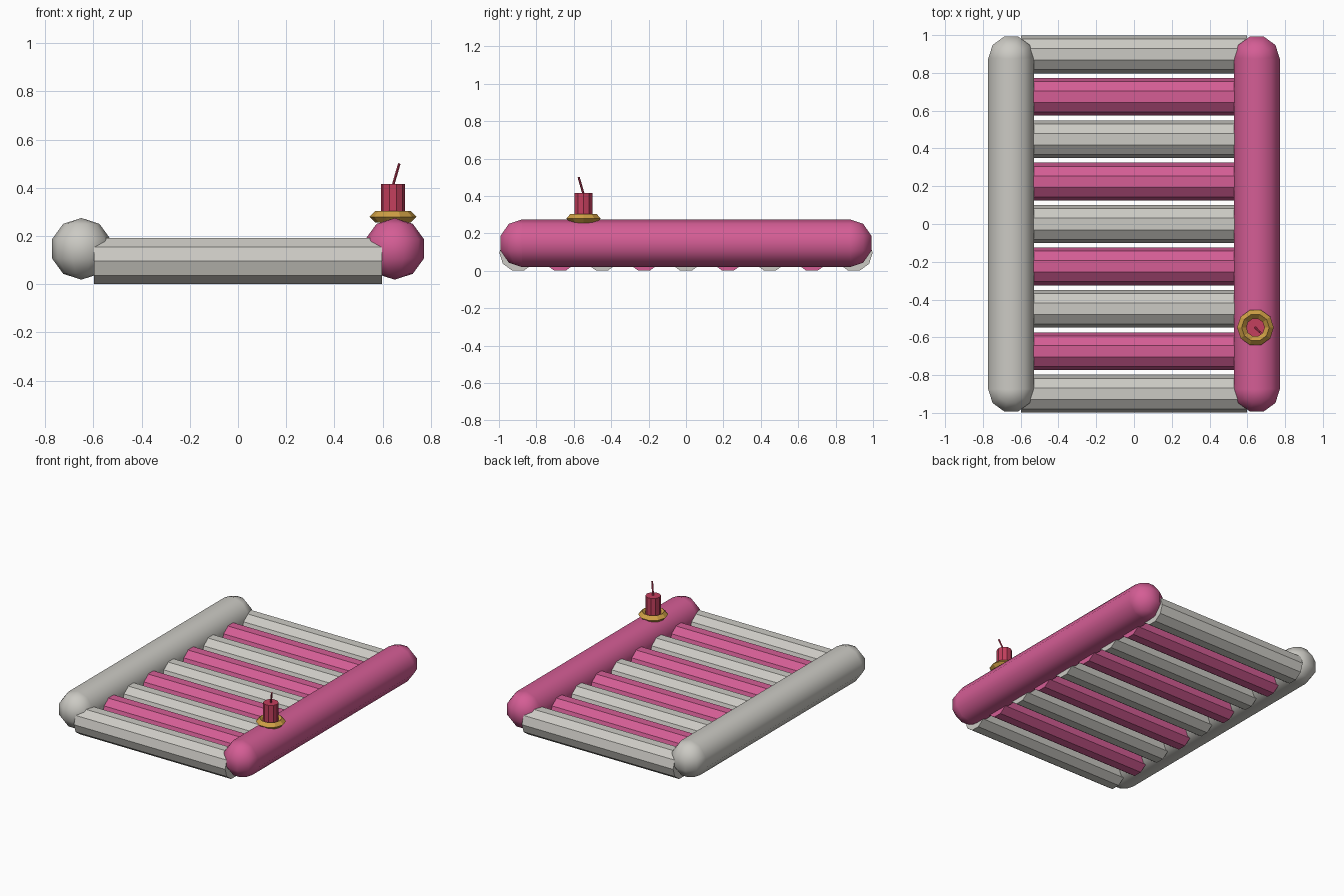
import bpy
from math import radians
from mathutils import Vector

if "Cube" in bpy.data.objects:
    bpy.data.objects.remove(bpy.data.objects["Cube"], do_unlink=True)


def material(name, rgb):
    mat = bpy.data.materials.new(name)
    mat.use_nodes = True
    mat.diffuse_color = (*rgb, 1)
    mat.node_tree.nodes["Principled BSDF"].inputs["Base Color"].default_value = (*rgb, 1)
    return mat


white = material("warm_white", (0.60, 0.59, 0.55))
pink = material("pink", (0.66, 0.11, 0.30))
gold = material("gold", (0.62, 0.35, 0.06))
red = material("crimson", (0.55, 0.05, 0.11))

SIDES = 10
TUBE_X, TUBE_Z, TUBE_R = 0.65, 0.147, 0.128
TUBE_END = 0.876
VALVE = Vector((0.643, -0.548, 0.28))


def finish(name, mat):
    obj = bpy.context.object
    obj.name = obj.data.name = name
    obj.data.materials.append(mat)
    return obj


def rod(name, mat, radius, start, end, sides=SIDES):
    """Straight prism between two points."""
    start, end = Vector(start), Vector(end)
    axis = end - start
    bpy.ops.mesh.primitive_cylinder_add(
        vertices=sides, radius=radius, depth=axis.length, location=(start + end) / 2)
    obj = finish(name, mat)
    obj.rotation_euler = Vector((0, 0, 1)).rotation_difference(axis).to_euler()
    return obj


# Cross slats in alternating colours
for i in range(9):
    y = (i - 4) * 0.2245
    rod(f"cross_slat_{i + 1}", pink if i % 2 else white, 0.1,
        (-0.597, y, 0.096), (0.597, y, 0.096))

# Side tubes with rounded ends
for side, label, mat in ((1, "left", pink), (-1, "right", white)):
    x = side * TUBE_X
    tube = rod(f"{label}_tube", mat, TUBE_R, (x, -TUBE_END, TUBE_Z), (x, TUBE_END, TUBE_Z))
    for face in tube.data.polygons:
        face.use_smooth = len(face.vertices) == 4
    for end, place in ((-1, "front"), (1, "back")):
        bpy.ops.mesh.primitive_uv_sphere_add(
            segments=SIDES, ring_count=5, radius=TUBE_R,
            location=(x, end * TUBE_END, TUBE_Z), rotation=(0, 0, radians(90)))
        finish(f"{label}_tube_{place}_end", mat)
        bpy.ops.object.shade_smooth()

# Faceted ring on the left tube
bpy.ops.mesh.primitive_torus_add(
    major_segments=SIDES, minor_segments=4, major_radius=0.073, minor_radius=0.024,
    location=VALVE)
finish("holder_ring", gold)

# Candle and its leaning wick
candle = rod("candle", red, 0.05, VALVE - Vector((0, 0, 0.02)), VALVE + Vector((0, 0, 0.135)))
candle.rotation_euler.z = radians(90)
top = VALVE + Vector((0, 0, 0.13))
rod("wick", red, 0.006, top, top + Vector((0.026, -0.026, 0.09)), 6)
